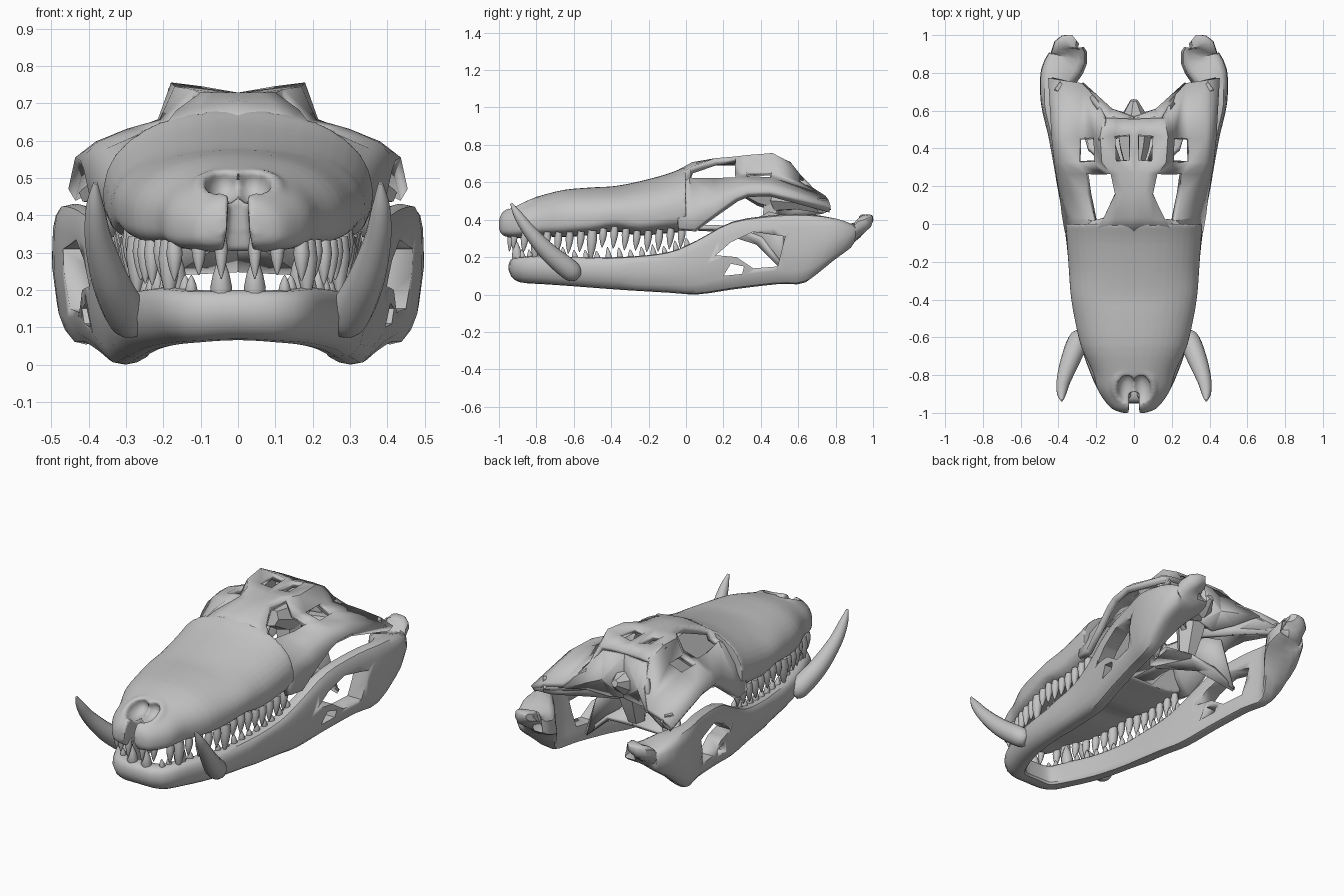
import bpy, bmesh, math, random
from mathutils import Vector, Quaternion

random.seed(4)
if "Cube" in bpy.data.objects:
    bpy.data.objects.remove(bpy.data.objects["Cube"])

bone = bpy.data.materials.new("bone_grey")
bone.use_nodes = True
GREY = (0.55, 0.55, 0.55, 1)
bone.diffuse_color = GREY
bone.node_tree.nodes["Principled BSDF"].inputs["Base Color"].default_value = GREY


def activate(ob):
    bpy.ops.object.select_all(action="DESELECT")
    ob.select_set(True)
    bpy.context.view_layer.objects.active = ob


def finish(name, bm, angle=35):
    bmesh.ops.recalc_face_normals(bm, faces=bm.faces)
    mesh = bpy.data.meshes.new(name)
    bm.to_mesh(mesh)
    bm.free()
    mesh.materials.append(bone)
    ob = bpy.data.objects.new(name, mesh)
    bpy.context.collection.objects.link(ob)
    activate(ob)
    bpy.ops.object.shade_smooth_by_angle(angle=math.radians(angle))
    return ob


def add_loft(bm, rings):
    """Skin a list of closed rings and cap both ends."""
    loops = [[bm.verts.new(p) for p in ring] for ring in rings]
    n = len(loops[0])
    for a, b in zip(loops, loops[1:]):
        for i in range(n):
            bm.faces.new((a[i], a[(i + 1) % n], b[(i + 1) % n], b[i]))
    bm.faces.new(loops[0])
    bm.faces.new(loops[-1])


def refine(rows, steps):
    """Smoothly interpolate rows of numbers."""
    out = []
    for i in range(len(rows) - 1):
        p = [Vector(rows[max(0, min(len(rows) - 1, i + k))]) for k in (-1, 0, 1, 2)]
        for s in range(steps):
            t = s / steps
            m1, m2 = (p[2] - p[0]) / 2, (p[3] - p[1]) / 2
            d = p[2] - p[1]
            out.append(p[1] + m1 * t + (3 * d - 2 * m1 - m2) * t**2 + (m1 + m2 - 2 * d) * t**3)
    return out + [Vector(rows[-1])]


def lookup(rows, y, axis):
    """Interpolate a row at a given y; axis is the column holding y."""
    for a, b in zip(rows, rows[1:]):
        if a[axis] <= y <= b[axis]:
            return Vector(a).lerp(Vector(b), (y - a[axis]) / (b[axis] - a[axis]))
    return Vector(rows[-1])


def add_tube(bm, rows, sides):
    """Round tube through rows of x, y, z, radius."""
    pts = [Vector(r[:3]) for r in rows]
    rot, old, rings = Quaternion(), Vector((0, 0, 1)), []
    for i, p in enumerate(pts):
        t = (pts[min(i + 1, len(pts) - 1)] - pts[max(i - 1, 0)]).normalized()
        rot = old.rotation_difference(t) @ rot
        old = t
        turn = [2 * math.pi * k / sides for k in range(sides)]
        rings.append([p + rot @ Vector((math.cos(a), math.sin(a), 0)) * rows[i][3] for a in turn])
    add_loft(bm, rings)


def tube_pair(name, rows, sides, angle=35):
    bm = bmesh.new()
    for s in (1, -1):
        add_tube(bm, [(s * r[0], *r[1:]) for r in rows], sides)
    return finish(name, bm, angle)


def modify(ob, kind, **settings):
    m = ob.modifiers.new(kind.lower(), kind)
    for key, value in settings.items():
        setattr(m, key, value)
    activate(ob)
    bpy.ops.object.modifier_apply(modifier=m.name)


def cut(ob, cutter, operation="DIFFERENCE"):
    cutter.hide_render = True
    modify(ob, "BOOLEAN", operation=operation, object=cutter, solver="EXACT", use_self=True)
    bpy.data.objects.remove(cutter)


def power(v, e):
    return math.copysign(abs(v) ** e, v)


def plate_pair(name, points, thickness):
    bm = bmesh.new()
    for s in (1, -1):
        verts = [bm.verts.new((s * x, y, z)) for x, y, z in points]
        hub = bm.verts.new(sum((v.co for v in verts), Vector()) / len(verts))
        for i, v in enumerate(verts):
            bm.faces.new((v, verts[(i + 1) % len(verts)], hub))
    modify(finish(name, bm, 20), "SOLIDIFY", thickness=thickness, offset=0)


# Snout: y, half width, bottom, top
snout_rows = refine([
    (-1, .06, .345, .41), (-.98, .115, .315, .445), (-.93, .16, .303, .475),
    (-.87, .195, .303, .5), (-.78, .22, .31, .528), (-.65, .28, .308, .56),
    (-.5, .315, .318, .573), (-.38, .335, .338, .58), (-.25, .345, .315, .605),
    (-.1, .355, .328, .645), (0, .362, .335, .685)], 3)
rings = []
for y, w, low, high in snout_rows:
    mid = low + .37 * (high - low)
    ring = []
    for k in range(40):
        c, s = math.cos(math.pi * k / 20), math.sin(math.pi * k / 20)
        if s >= 0:
            ring.append((w * power(c, .9), y, mid + (high - mid) * s ** .95))
        else:
            ring.append((w * power(c, .6), y, mid + (mid - low) * power(s, .55)))
    rings.append(ring)
bm = bmesh.new()
add_loft(bm, rings)
snout = finish("snout", bm)

# Nostril rim blended into the snout, then the twin basin and the cleft below it
cut(snout, tube_pair("nostril_rim", refine([(.06, -.955, .435, .014), (.1, -.89, .46, .022),
    (.09, -.82, .487, .027), (.045, -.78, .503, .024), (0, -.8, .503, .02)], 4), 12), "UNION")
for side in (1, -1):
    bm = bmesh.new()
    bmesh.ops.create_uvsphere(bm, u_segments=24, v_segments=12, radius=1)
    for v in bm.verts:
        v.co = Vector((v.co.x * .05 + side * .038, v.co.y * .085 - .875, v.co.z * .055 + .485))
    cut(snout, finish("nostril_cutter", bm))
bm = bmesh.new()
add_loft(bm, [[(-w, y, z), (w, y, z), (w, -1.1, z), (-w, -1.1, z)]
              for w, y, z in ((.045, -.86, .28), (.03, -.88, .36), (.022, -.9, .5))])
cut(snout, finish("cleft_cutter", bm))
modify(snout, "REMESH", mode="VOXEL", voxel_size=.01)
modify(snout, "SMOOTH", factor=.5, iterations=5)
bpy.ops.object.shade_smooth_by_angle(angle=math.radians(50))

# Cranium: paths running back along one half, joined as a sheet with openings
centre = [(0, -.06, .635), (0, .04, .69), (0, .16, .71), (0, .27, .71), (0, .34, .71), (0, .47, .71), (0, .55, .69)]
table = [(.2, -.06, .605), (.16, .03, .665), (.1, .16, .71), (.12, .27, .72), (.16, .33, .73), (.17, .46, .74), (.15, .555, .69)]
orbit = [(.3, -.06, .54), (.21, .02, .61), (.24, .16, .61), (.25, .27, .61), (.29, .33, .615), (.285, .45, .61), (.27, .74, .51)]
cheek = [(.35, -.04, .35), (.365, .05, .345), (.38, .16, .43), (.4, .27, .51), (.41, .33, .535), (.425, .45, .54), (.445, .77, .455)]


def blend(a, b, t, push=0):
    """Path between two others, pushed out and up behind the front edge."""
    return [Vector(p).lerp(Vector(q), t) + Vector((push, 0, push)) * min(1, i / 2)
            for i, (p, q) in enumerate(zip(a, b))]


paths = [centre, blend(centre, table, .15), blend(centre, table, .6), table,
         blend(table, orbit, .5, -.028), orbit, blend(orbit, cheek, .55, .01), cheek]
openings = {(3, 1), (3, 2), (4, 1), (4, 2), (4, 4), (1, 4)}
bm = bmesh.new()
grid = [[bm.verts.new(p) for p in path] for path in paths]
for c in range(len(paths) - 1):
    for r in range(len(centre) - 1):
        if (c, r) not in openings:
            bm.faces.new((grid[c][r], grid[c][r + 1], grid[c + 1][r + 1], grid[c + 1][r]))
cranium = finish("cranium", bm)
modify(cranium, "MIRROR", use_clip=True)
modify(cranium, "SOLIDIFY", thickness=.038, offset=0)

# Braincase, back wall, joint struts and palate
bm = bmesh.new()
add_tube(bm, [(0, .3, .58, .05), (0, .4, .55, .08), (0, .52, .53, .1), (0, .59, .54, .06), (0, .655, .56, .02)], 7)
add_tube(bm, [(0, .5, .56, .09), (0, .48, .42, .08), (0, .45, .28, .05)], 6)
finish("braincase", bm, 20)
plate_pair("back_wall", [(0, .55, .69), (.14, .555, .68), (.28, .74, .5), (.2, .62, .47), (.1, .55, .43), (0, .56, .45)], .03)
plate_pair("joint_sheet", [(.05, .48, .52), (.28, .73, .51), (.44, .765, .46), (.36, .72, .43), (.2, .6, .42), (.06, .5, .4)], .03)
tube_pair("joint_strut", [(.06, .5, .5, .06), (.22, .6, .49, .04), (.405, .73, .475, .045)], 6, 20)
tube_pair("table_corner", [(.13, .34, .715, .015), (.165, .45, .732, .024), (.15, .55, .69, .02)], 5, 20)
plate_pair("palate_wing", [(0, .13, .36), (.11, .28, .35), (.24, .4, .3), (.28, .52, .14), (.17, .48, .25), (0, .49, .26)], .025)
plate_pair("palate_fin", [(.08, .33, .37), (.12, .45, .44), (.19, .52, .42), (.28, .52, .14)], .025)
plate_pair("palate", [(0, -.05, .36), (.14, -.05, .36), (.1, .15, .36), (.09, .3, .35), (0, .3, .34)], .025)

# Lower jaw: x, y, bottom, top, thickness from chin to joint
jaw_side = [(.12, -.875, .06, .2, .11), (.185, -.77, .055, .208, .1), (.25, -.58, .042, .2, .095),
            (.287, -.35, .025, .2, .09), (.312, -.1, .01, .225, .09), (.335, .06, .001, .29, .09),
            (.37, .25, .028, .39, .09), (.412, .48, .055, .425, .09), (.443, .64, .065, .43, .1),
            (.405, .78, .18, .41, .19), (.352, .88, .265, .375, .2), (.355, .945, .325, .425, .14),
            (.315, .985, .38, .425, .04)]
chin = [(0, -.895, .066, .2, .11)]
jaw_rows = refine([(-r[0], *r[1:]) for r in reversed(jaw_side)] + chin + jaw_side, 3)
rings = []
for i, (x, y, low, high, thick) in enumerate(jaw_rows):
    a, b = jaw_rows[max(i - 1, 0)], jaw_rows[min(i + 1, len(jaw_rows) - 1)]
    out = Vector((b[1] - a[1], a[0] - b[0], 0)).normalized()
    square = .7 if y < -.3 else .5
    ring = []
    for k in range(16):
        c, s = math.cos(math.pi * k / 8), math.sin(math.pi * k / 8)
        lean = .03 * min(0, s)
        ring.append(Vector((x, y, (low + high) / 2 + (high - low) / 2 * power(s, square)))
                    + out * (thick / 2 * power(c, square) + lean))
    rings.append(ring)
bm = bmesh.new()
add_loft(bm, rings)
jaw = finish("lower_jaw", bm)

# Jaw side windows
for window in ([(.16, .21), (.24, .28), (.36, .335), (.53, .31), (.49, .15), (.36, .14), (.27, .2)],
               [(.2, .1), (.3, .11), (.31, .15), (.24, .165)]):
    bm = bmesh.new()
    add_loft(bm, [[(x, y, z) for y, z in window] for x in (-1, 1)])
    cut(jaw, finish("window_cutter", bm))

# Tusks
tusk = [(.275, -.585, .1, .035), (.295, -.62, .13, .056), (.34, -.73, .22, .05),
        (.373, -.83, .33, .037), (.383, -.895, .42, .025), (.382, -.935, .487, .006)]
tube_pair("tusks", refine(tusk, 5), 16, 60)


# Teeth
def add_tooth(bm, x, y, z, length, radius):
    shape = ((0, .85), (.3, 1.05), (.6, .8), (.85, .42), (1, .08))
    for s in (1, -1):
        add_tube(bm, [(s * x, y - .01 * t, z + length * t, radius * r) for t, r in shape], 10)


upper, lower = bmesh.new(), bmesh.new()
add_tooth(upper, .045, -.935, .34, -.11, .017)
add_tooth(upper, .105, -.915, .34, -.1, .019)
add_tooth(lower, .045, -.9, .17, .12, .028)
add_tooth(lower, .125, -.87, .18, .06, .016)
jaw_half = jaw_rows[len(jaw_rows) // 2:]
for i in range(15):
    y = -.86 + .06 * i
    big = i in (1, 6)
    row = lookup(snout_rows, y, 0)
    size = (.17 if big else .11) + random.uniform(-.012, .012)
    add_tooth(upper, row[1] * .86, y, row[2] + .025, -size, .028 if big else .021)
    row = lookup(jaw_half, y + .03, 1)
    size = (.145 if i == 1 else .07) + random.uniform(-.012, .012)
    add_tooth(lower, row[0] - .015, y + .03, row[3] - .025, size, .032 if i == 1 else .017)
finish("upper_teeth", upper, 60)
finish("lower_teeth", lower, 60)
